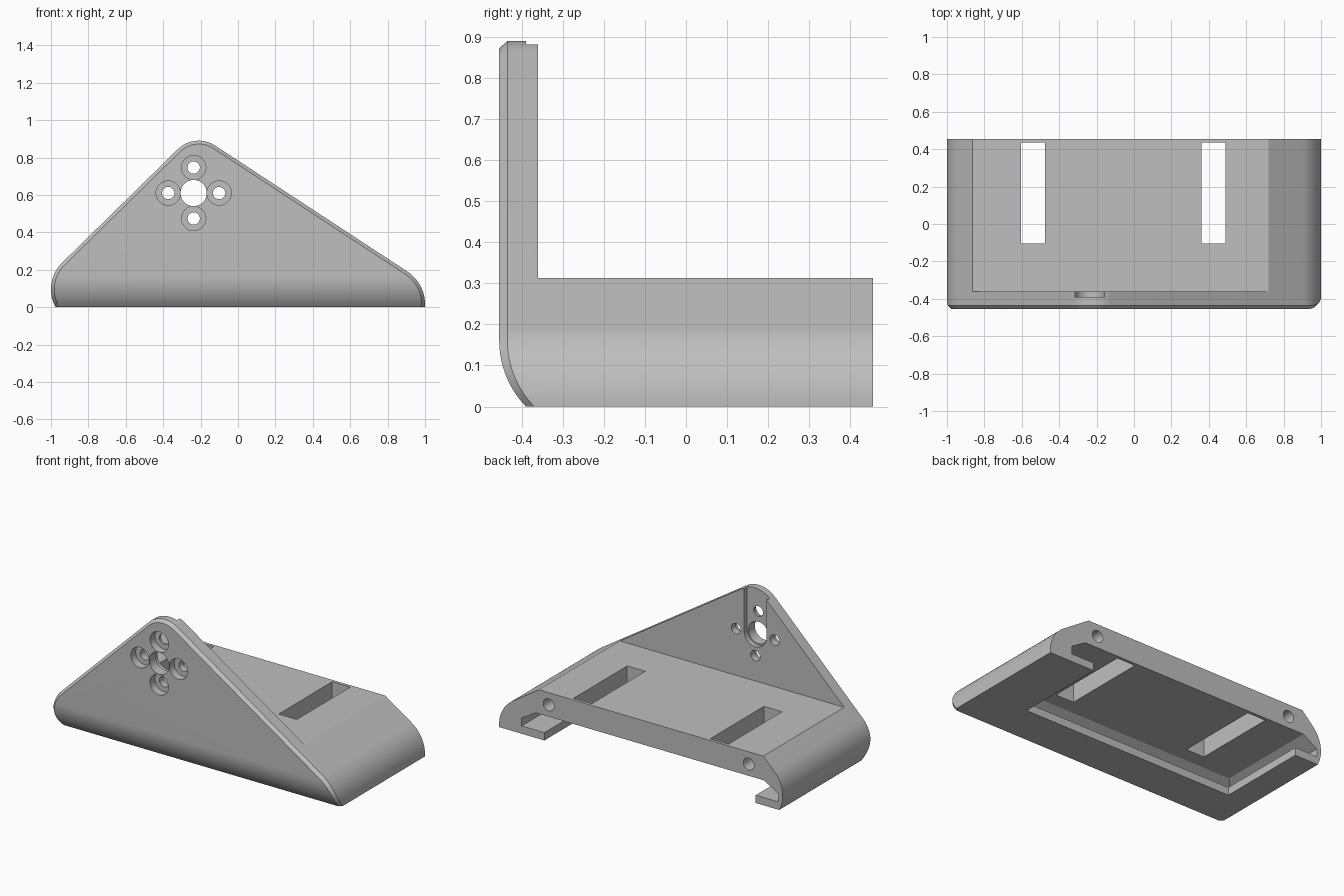
import bpy, bmesh, math
from mathutils import Matrix

if "Cube" in bpy.data.objects:
    bpy.data.objects.remove(bpy.data.objects["Cube"])

grey = bpy.data.materials.new("plain_grey")
grey.diffuse_color = (0.52, 0.52, 0.52, 1)
grey.use_nodes = True
grey.node_tree.nodes["Principled BSDF"].inputs["Base Color"].default_value = grey.diffuse_color


def make_object(name, bm):
    bmesh.ops.recalc_face_normals(bm, faces=bm.faces)
    mesh = bpy.data.meshes.new(name)
    bm.to_mesh(mesh)
    bm.free()
    obj = bpy.data.objects.new(name, mesh)
    bpy.context.collection.objects.link(obj)
    return obj


def box(x0, x1, y0, y1, z0, z1):
    return loft([(x0, x1, y0, y1, z0), (x0, x1, y0, y1, z1)])


def loft(levels):
    """Stack of rectangles (x0, x1, y0, y1, z) joined into one solid."""
    bm = bmesh.new()
    rings = [[bm.verts.new(p) for p in ((a, c, z), (b, c, z), (b, d, z), (a, d, z))]
             for a, b, c, d, z in levels]
    for lo, hi in zip(rings, rings[1:]):
        for i in range(4):
            bm.faces.new((lo[i], lo[(i + 1) % 4], hi[(i + 1) % 4], hi[i]))
    bm.faces.new(rings[0])
    bm.faces.new(rings[-1])
    return make_object("cutter", bm)


def rod(x, z, r, y0, y1):
    """Cylinder along y."""
    bm = bmesh.new()
    m = Matrix.Translation((x, (y0 + y1) / 2, z)) @ Matrix.Rotation(math.pi / 2, 4, 'X')
    bmesh.ops.create_cone(bm, cap_ends=True, segments=40, radius1=r, radius2=r,
                          depth=y1 - y0, matrix=m)
    return make_object("cutter", bm)


# Outline: three corner arcs joined by straight lines, inset for the bevel
FRONT, BACK, BEVEL, SWOOP, ROWS = -0.455, 0.455, 0.018, 0.16, 10
CL, RL = (-0.80, 0.095), 0.20
CT, RT = (-0.21, 0.73), 0.16
CR, RR = (0.79, 0.015), 0.21


def arc(c, r, a0, a1, n):
    angles = [math.radians(a0 + (a1 - a0) * i / n) for i in range(n + 1)]
    return [(c[0] + r * math.cos(a), c[1] + r * math.sin(a)) for a in angles]


def outline(inset):
    rows = [SWOOP * i / ROWS for i in range(ROWS + 1)]
    rl, rt, rr = RL - inset, RT - inset, RR - inset
    left = [(CL[0] - math.sqrt(rl * rl - (z - CL[1]) ** 2), z) for z in rows]
    right = [(CR[0] + math.sqrt(rr * rr - (z - CR[1]) ** 2), z) for z in rows]
    return (left + arc(CL, rl, 155, 135, 4) + arc(CT, rt, 135, 56.7, 16)
            + arc(CR, rr, 56.7, 51, 2) + right[::-1])


def front_y(z):
    """Front surface, curving back towards the foot."""
    if z >= SWOOP:
        return FRONT
    r = 0.229
    return FRONT + r - math.sqrt(r * r - (SWOOP - z) ** 2)


# Bracket body: back, bevel and front rings
bm = bmesh.new()
outer, inner = outline(0), outline(BEVEL)
rings = [[bm.verts.new((x, BACK, z)) for x, z in outer],
         [bm.verts.new((x, front_y(z) + 0.02, z)) for x, z in outer],
         [bm.verts.new((x, front_y(z), z)) for x, z in inner]]
n = len(outer)
for a, b in zip(rings, rings[1:]):
    for i in range(n):
        bm.faces.new((a[i], a[(i + 1) % n], b[(i + 1) % n], b[i]))
bm.faces.new(rings[0])
f = rings[2]
for i in range(ROWS):
    bm.faces.new((f[i], f[i + 1], f[n - 2 - i], f[n - 1 - i]))
bm.faces.new(f[ROWS:n - ROWS])
body = make_object("angled_bracket", bm)

# Space above the deck, behind the upright plate
cutters = [box(-2, 2, -0.36, 1, 0.313, 2)]

# Undercut pocket below, open at the back
cutters.append(loft([(-0.81, 0.68, -0.135, 0.6, -0.1), (-0.81, 0.68, -0.135, 0.6, 0.05),
                     (-0.97, 0.84, -0.295, 0.6, 0.05), (-0.97, 0.84, -0.295, 0.6, 0.10),
                     (-0.87, 0.74, -0.20, 0.6, 0.16)]))

# Deck slots and back-end screw holes
for x in (-0.54, 0.424):
    cutters.append(box(x - 0.064, x + 0.064, -0.105, 0.435, 0.12, 0.5))
for x in (-0.76, 0.65):
    cutters.append(rod(x, 0.235, 0.038, 0.2, 0.6))

# Plate holes: centre bore with four counterbored screw holes
HX, HZ = -0.237, 0.61
cutters.append(rod(HX, HZ, 0.07, -0.6, -0.2))
for dx, dz in ((0, 1), (0, -1), (1, 0), (-1, 0)):
    x, z = HX + 0.136 * dx, HZ + 0.136 * dz
    cutters.append(rod(x, z, 0.033, -0.6, -0.2))
    cutters.append(rod(x, z, 0.065, -0.6, -0.405))

# Round-ended channel in the back of the plate
cutters.append(rod(HX, HZ, 0.079, -0.39, -0.3))
cutters.append(box(HX - 0.079, HX + 0.079, -0.39, -0.3, HZ, 1.2))

bpy.context.view_layer.objects.active = body
for c in cutters:
    c.hide_render = True
    mod = body.modifiers.new("cut", 'BOOLEAN')
    mod.operation = 'DIFFERENCE'
    mod.solver = 'EXACT'
    mod.object = c
    bpy.ops.object.modifier_apply(modifier=mod.name)
    bpy.data.objects.remove(c)

body.data.materials.clear()
body.data.materials.append(grey)
for p in body.data.polygons:
    p.material_index = 0
body.select_set(True)
bpy.ops.object.shade_smooth_by_angle(angle=math.radians(20))
